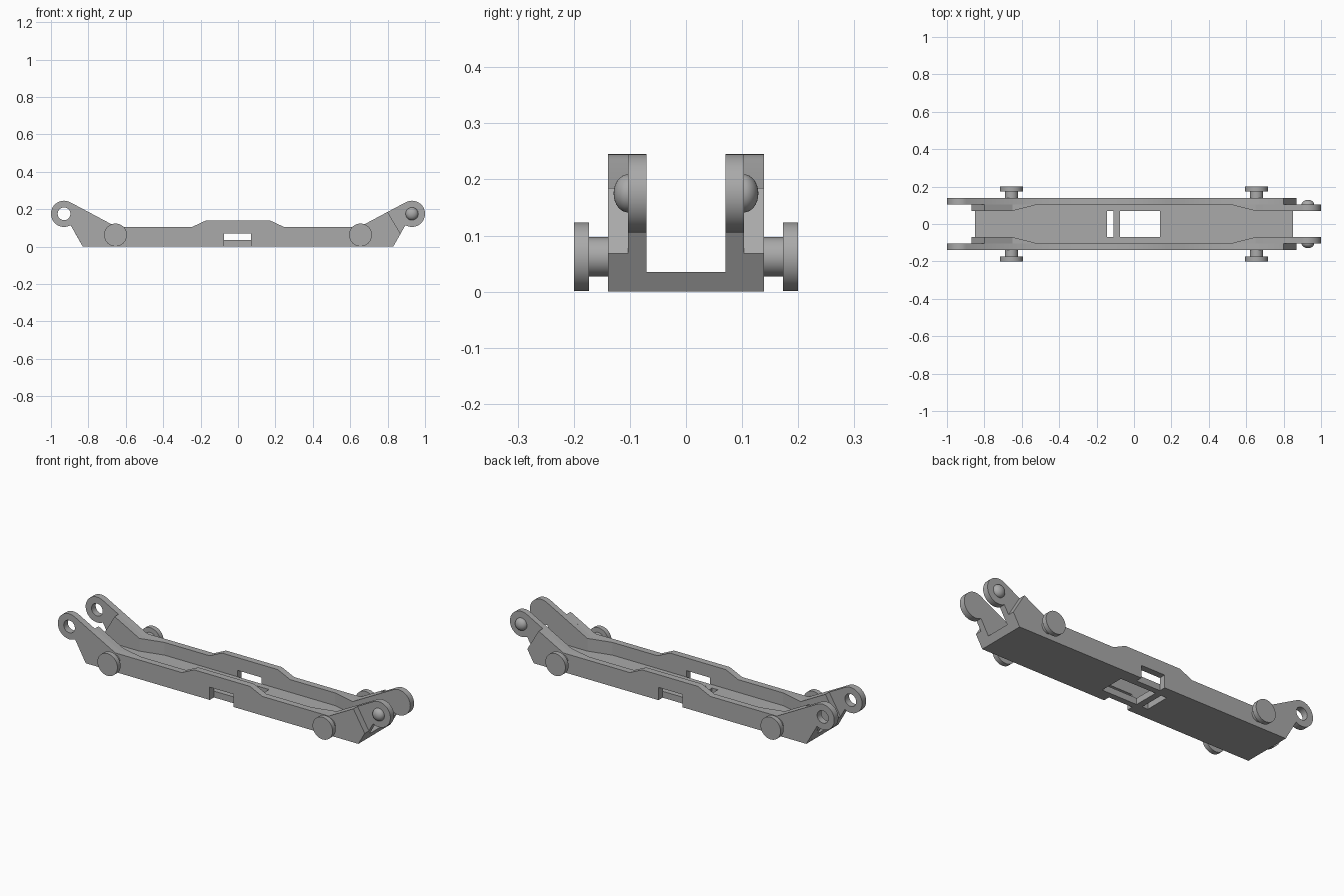
import bpy, bmesh, math
from mathutils import Vector, Matrix

cube = bpy.data.objects.get("Cube")
if cube:
    bpy.data.objects.remove(cube, do_unlink=True)

grey = bpy.data.materials.new("plain grey")
grey.use_nodes = True
grey.diffuse_color = (0.4, 0.4, 0.4, 1)
grey.node_tree.nodes["Principled BSDF"].inputs["Base Color"].default_value = (0.4, 0.4, 0.4, 1)

OUT, MID, INN = 0.139, 0.103, 0.07      # wall layers, measured from the centre line
FLOOR = 0.035
LUG = Vector((0.93, 0.175))             # lug centre in x, z
LUG_R, PIN_R = 0.07, 0.034


def make(name, bm):
    bmesh.ops.recalc_face_normals(bm, faces=bm.faces)
    me = bpy.data.meshes.new(name)
    bm.to_mesh(me)
    bm.free()
    me.materials.append(grey)
    ob = bpy.data.objects.new(name, me)
    bpy.context.collection.objects.link(ob)
    return ob


def prism(name, points, direction):
    """Extrude a flat outline of 3D points along a direction."""
    bm = bmesh.new()
    face = bm.faces.new([bm.verts.new(p) for p in points])
    res = bmesh.ops.extrude_face_region(bm, geom=[face])
    verts = [v for v in res["geom"] if isinstance(v, bmesh.types.BMVert)]
    bmesh.ops.translate(bm, verts=verts, vec=direction)
    return make(name, bm)


def side_prism(name, outline, y0, y1):
    return prism(name, [(x, y0, z) for x, z in outline], (0, y1 - y0, 0))


def cylinder(name, x, z, radius, y0, y1):
    bm = bmesh.new()
    bmesh.ops.create_cone(bm, cap_ends=True, segments=48, radius1=radius,
                          radius2=radius, depth=y1 - y0)
    turn = Matrix.Translation((x, (y0 + y1) / 2, z)) @ Matrix.Rotation(math.pi / 2, 4, "X")
    bm.transform(turn)
    return make(name, bm)


def box(name, x0, x1, y, z0, z1):
    return side_prism(name, [(x0, z0), (x1, z0), (x1, z1), (x0, z1)], -y, y)


def finish(ob, cutter=None, mirror=True):
    """Mirror across the centre line, cut, apply and shade."""
    if mirror:
        m = ob.modifiers.new("mirror", "MIRROR")
        m.use_axis = (False, True, False)
        m.use_mirror_merge = False
    if cutter:
        b = ob.modifiers.new("cut", "BOOLEAN")
        b.operation, b.solver, b.object = "DIFFERENCE", "EXACT", cutter
        cutter.hide_render = True
    bpy.ops.object.select_all(action="DESELECT")
    ob.select_set(True)
    bpy.context.view_layer.objects.active = ob
    bpy.ops.object.convert(target="MESH")
    bpy.ops.object.shade_smooth_by_angle(angle=math.radians(30))
    if cutter:
        bpy.data.objects.remove(cutter, do_unlink=True)


# Ends of the side outline at +x, listed from bottom to top
def lug_end():
    arc = [math.radians(-120 + 240 * i / 32) for i in range(33)]
    return [(0.83, 0)] + [(LUG.x + LUG_R * math.cos(a), LUG.y + LUG_R * math.sin(a)) for a in arc]


def cut_end():
    return [(0.83, 0), (0.869, 0.068), (0.80, 0.185)]


def flip(outline):
    return [(-x, z) for x, z in reversed(outline)]


# Outer walls: lug at -x, short end at +x, notch below the raised middle
top = [(0.65, 0.105), (0.245, 0.105), (0.17, 0.14), (-0.17, 0.14), (-0.245, 0.105), (-0.65, 0.105)]
notch = [(-0.075, 0), (-0.075, 0.07), (0.07, 0.07), (0.07, 0)]
outer = side_prism("outer_wall", cut_end() + top + flip(lug_end()) + notch, MID, OUT)
finish(outer, cylinder("lug_hole_cutter", -LUG.x, LUG.y, PIN_R, -0.3, 0.3))

# Inner end blocks: lug at +x, short end at -x
base = [(0.65, 0.105), (0.65, 0)]
finish(side_prism("inner_lug_block", lug_end() + base, INN, MID))
finish(side_prism("inner_short_block", flip(cut_end() + base), INN, MID))

# Tapered fillets where the channel widens
for s, end in ((1, "left"), (-1, "right")):
    plan = [(s * 0.52, MID, 0), (s * 0.65, MID, 0), (s * 0.65, INN, 0)]
    finish(prism(end + "_wall_taper", plan, (0, 0, 0.105)))

# Floor with sloped ends and two slots
half = [(0.83, -INN), (0.83, INN), (0.65, INN), (0.52, MID)]
plan = half + [(-x, y) for x, y in reversed(half)]
plan += [(-0.52, -MID), (-0.65, -INN)]
plan = [p for p in plan if p != (-0.83, -INN)]
plan = plan[:-2] + [(-0.83, -INN), (-0.65, -INN), (-0.52, -MID), (0.52, -MID), (0.65, -INN)]
floor = prism("floor", [(x, y, 0) for x, y in plan], (0, 0, FLOOR))
for v in floor.data.vertices:
    if abs(v.co.x) > 0.8 and v.co.z > 0.01:
        v.co.x *= 0.85 / 0.83
slots = box("slot_cutter", -0.145, -0.11, INN, -0.1, 0.1)
wide = box("wide_slot_cutter", -0.075, 0.14, INN, -0.1, 0.1)
finish(floor, slots, mirror=False)
finish(floor, wide, mirror=False)

# Domed pins on the outside of the +x lugs
bm = bmesh.new()
bmesh.ops.create_uvsphere(bm, u_segments=32, v_segments=16, radius=PIN_R)
bmesh.ops.bisect_plane(bm, geom=bm.verts[:] + bm.edges[:] + bm.faces[:], plane_co=(0, 0, 0),
                       plane_no=(0, 1, 0), clear_inner=True)
bm.transform(Matrix.Translation((LUG.x, MID, LUG.y)) @ Matrix.Diagonal((1, 0.026 / PIN_R, 1, 1)))
finish(make("lug_pin", bm))

# Flanged side pegs
for s, end in ((1, "left"), (-1, "right")):
    finish(cylinder(end + "_peg_stem", s * 0.655, 0.062, 0.035, OUT, 0.174))
    finish(cylinder(end + "_peg_disc", s * 0.655, 0.062, 0.061, 0.173, 0.2))
